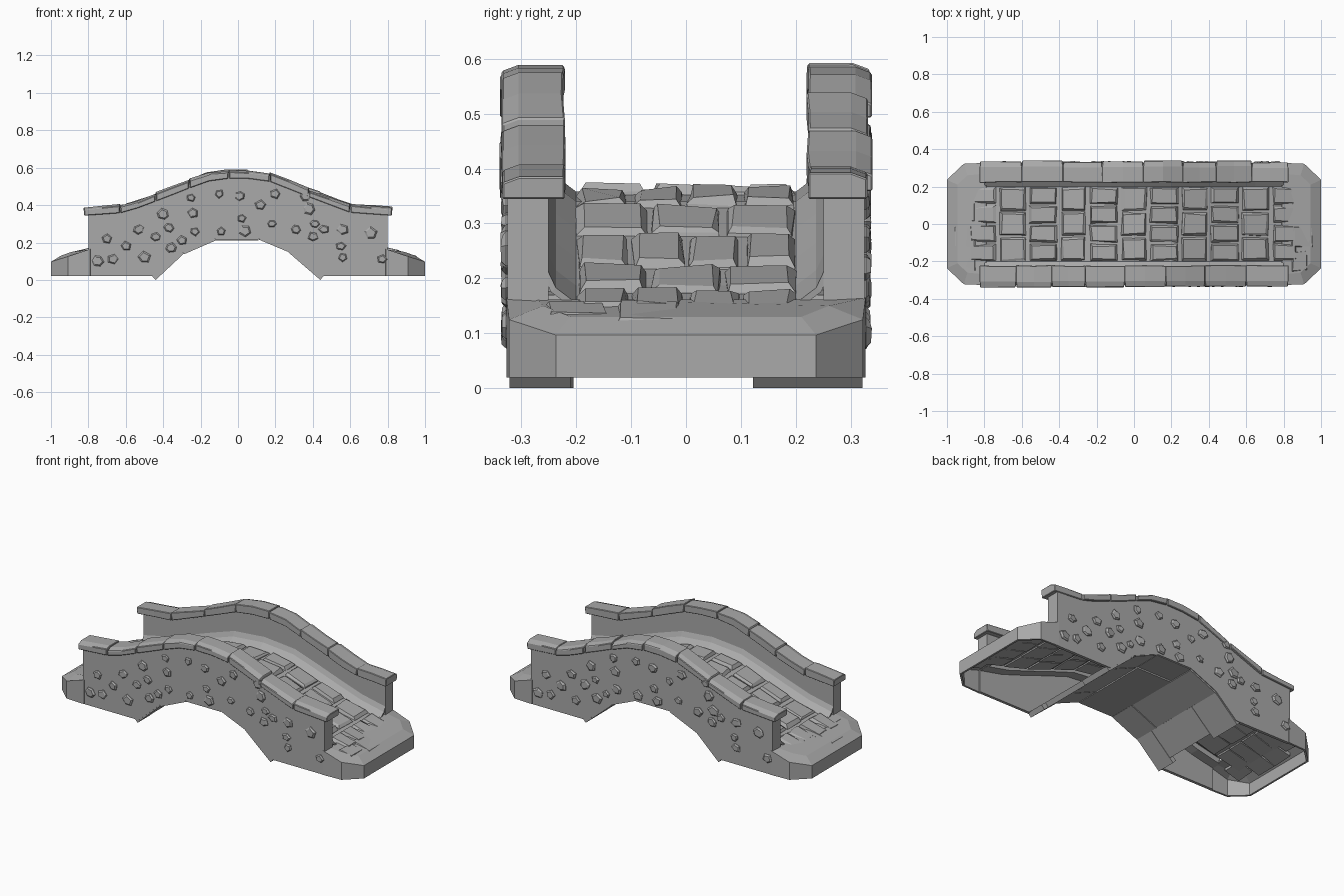
import bpy, bmesh, random
from math import cos, sin, pi
from mathutils import Vector

random.seed(7)
if "Cube" in bpy.data.objects:
    bpy.data.objects.remove(bpy.data.objects["Cube"])

stone = bpy.data.materials.new("grey stone")
stone.use_nodes = True
GREY = (0.4, 0.4, 0.4, 1)
stone.diffuse_color = GREY
stone.node_tree.nodes["Principled BSDF"].inputs["Base Color"].default_value = GREY

DECK = [(0, .358), (.2, .34), (.35, .29), (.5, .237), (.65, .187), (.8, .155), (1, .095)]
COPING = [(0, .553), (.17, .53), (.38, .447), (.6, .364), (.82, .348)]
ARCH = [(-.43, .02), (-.29, .148), (-.12, .222), (.11, .222), (.27, .155), (.43, .02)]
STATIONS = [-.8, -.65, -.5, -.35, -.2, 0, .2, .35, .5, .65, .8]


def height(curve, x):
    """Height of a symmetric curve at x."""
    x = abs(x)
    for (a, za), (b, zb) in zip(curve, curve[1:]):
        if x <= b:
            return za + (zb - za) * (x - a) / (b - a)
    return curve[-1][1]


def jit(amount):
    return random.uniform(-amount, amount)


def finish(name, bm, bevel=0, solid=0):
    bmesh.ops.recalc_face_normals(bm, faces=bm.faces)
    mesh = bpy.data.meshes.new(name)
    bm.to_mesh(mesh)
    bm.free()
    mesh.materials.append(stone)
    ob = bpy.data.objects.new(name, mesh)
    bpy.context.collection.objects.link(ob)
    if solid:
        mod = ob.modifiers.new("thickness", "SOLIDIFY")
        mod.thickness, mod.offset = solid, -1
    if bevel:
        mod = ob.modifiers.new("worn edges", "BEVEL")
        mod.width, mod.segments = bevel, 1
    return ob


def loft(bm, rings, closed=True, caps=True):
    """Skin equal-length rings of points."""
    vs = [[bm.verts.new(p) for p in r] for r in rings]
    n = len(vs[0])
    for a, b in zip(vs, vs[1:]):
        for i in range(n if closed else n - 1):
            j = (i + 1) % n
            bm.faces.new((a[i], a[j], b[j], b[i]))
    if caps:
        bm.faces.new(vs[0])
        bm.faces.new(vs[-1])


def wall(name, outline, y0, y1):
    bm = bmesh.new()
    loft(bm, [[(x, y, z) for x, z in outline] for y in (y0, y1)])
    return finish(name, bm)


# Side walls: thin outer skin with the arch cut out, thicker parapet above the deck
top_line = [(x, height(COPING, x) + .004) for x in reversed(STATIONS)]
skin = [(-.8, .02)] + ARCH + [(.8, .02)] + top_line
parapet = [(x, height(DECK, x) - .008) for x in STATIONS] + top_line
for side, label in ((-1, "front"), (1, "back")):
    wall(label + "_wall_skin", skin, side * .308, side * .325)
    wall(label + "_parapet", parapet, side * .25, side * .324)

# Deck with sloping kerbs along both parapets
bm = bmesh.new()
half = [(.31, .06), (.252, .06), (.237, .028), (.2, 0)]
section = [(-y, h) for y, h in half] + [(y, h) for y, h in reversed(half)]
loft(bm, [[(x, y, height(DECK, x) + h) for y, h in section] for x in STATIONS],
     closed=False, caps=False)
finish("deck", bm, solid=.012)

# Hollow end landings with clipped corners and a sloping rim
for side, label in ((-1, "right"), (1, "left")):
    rings = []
    for pts in ([(.79, .327, .02), (.91, .322, .02), (1, .237, .02)],
                [(.79, .327, .165), (.91, .322, .125), (1, .237, .097)],
                [(.79, .27, .162), (.89, .26, .15), (.945, .21, .13)]):
        ring = pts + [(x, -y, z) for x, y, z in reversed(pts)]
        rings.append([(side * x, y, z) for x, y, z in ring])
    bm = bmesh.new()
    loft(bm, rings, closed=False, caps=False)
    bm.verts.ensure_lookup_table()
    bm.faces.new(bm.verts[-6:])
    finish(label + "_landing", bm, solid=.012)


# Coping stones, the back run being the front run turned half way round
def coping(name, turn):
    seams = [-.825, -.63, -.44, -.26, -.05, .17, .38, .6, .825]
    bm = bmesh.new()
    for a, b in zip(seams, seams[1:]):
        tilt, out, thick = jit(.006), jit(.005), random.uniform(.036, .046)
        rings = []
        for x, k in ((a + .003, 1), ((a + b) / 2, 0), (b - .003, -1)):
            z = height(COPING, x)
            lift = thick + k * tilt + jit(.003)
            y0, y1 = -.335 + out, -.222 + jit(.003)
            ring = [(x, y0, z - .004), (x, y1, z - .004), (x - k * .004, y1, z + lift),
                    (x - k * .004, y0 + .03, z + lift), (x, y0, z + lift - .011)]
            rings.append([(turn * p, turn * q, r) for p, q, r in ring])
        loft(bm, rings)
    finish(name, bm, bevel=.003)


coping("front_coping", 1)
coping("back_coping", -1)

# Small irregular stones set in the outer wall faces
SPOTS = """-70 22 -75 10 -67 11 -60 18 -53 27 -50 12 -44 23 -40 35 -36 17 -37 28
-25 44 -23 26 -24 36 -10 46 -9 26 1 45 2 33 4 26 12 40 18 30 20 46 31 27 36 45
38 38 41 30 40 23 46 27 56 27 55 18 56 12 71 25 77 11 -30 21""".split()


def studs(name, turn):
    bm = bmesh.new()
    for sx, sz in zip(SPOTS[::2], SPOTS[1::2]):
        n, start, r = random.choice((5, 5, 6)), random.random() * pi, random.uniform(.026, .038)
        shape = [(cos(start + 2 * pi * i / n) * r * random.uniform(.8, 1.1),
                  sin(start + 2 * pi * i / n) * r * random.uniform(.7, 1)) for i in range(n)]
        x, z = int(sx) / 100, int(sz) / 100
        tilt = jit(.1)
        loft(bm, [[(turn * (x + u * s), turn * (-y + tilt * u * (s < 1)), z + v * s)
                   for u, v in shape] for y, s in ((.32, 1), (.328, 1), (.335, .72))])
    finish(name, bm)


studs("front_wall_studs", 1)
studs("back_wall_studs", -1)


# Paving: rows of chipped blocks that follow the slope of the deck
def paver(bm, x0, x1, y0, y1):
    lift = random.uniform(.012, .02)
    rings = []
    for inset, rise in ((0, -.02), (.002, .004), (.012, lift)):
        ring = []
        for x, y in ((x0 + inset, y0 + inset), (x1 - inset, y0 + inset),
                     (x1 - inset, y1 - inset), (x0 + inset, y1 - inset)):
            x, y = x + jit(.005), y + jit(.005)
            ring.append((x, y, height(DECK, x) + rise + (jit(.004) if rise > 0 else 0)))
        rings.append(ring)
    loft(bm, rings)


bm = bmesh.new()
for row in range(-5, 6):
    centre = row * .162
    deep = random.uniform(.064, .076)
    across = 4 if row % 2 else 3
    pitch = .405 / across
    for i in range(across):
        y = -.2025 + i * pitch
        paver(bm, centre - deep, centre + deep, y + .004, y + pitch - .004)
for side in (-1, 1):
    for i in range(4):
        y = -.265 + i * .1325
        outer = .93 if i in (0, 3) else .965
        a, b = sorted((side * .84, side * outer))
        paver(bm, a, b, y + .005, y + .1275)
finish("paving", bm)

# Arch lining: slabs under the span, with the outer columns resting on the ground
bm = bmesh.new()
lining = [(x, z - .008) for x, z in ARCH]
lining[0], lining[-1] = (-.44, 0), (.44, 0)
for k, ((xa, za), (xb, zb)) in enumerate(zip(lining, lining[1:])):
    shift = jit(.03)
    cols = [-.322, -.18 + shift, .15 + shift, .322]
    for c, (ya, yb) in enumerate(zip(cols, cols[1:])):
        p, q = Vector((xa, 0, za)), Vector((xb, 0, zb))
        if c == 1 and k == 0:
            p = p.lerp(q, .15)
        if c == 1 and k == 4:
            q = q.lerp(p, .15)
        along = (q - p).normalized()
        up = Vector((-along.z, 0, along.x))
        drop = up * (0 if k in (0, 4) else jit(.005))
        rings = []
        for y in (ya + .001, yb - .001):
            base = Vector((0, y, 0)) + drop
            ring = [p + base, q + base, q + base + up * .03, p + base + up * .03]
            rings.append([(v.x, v.y, max(v.z, 0)) for v in ring])
        loft(bm, rings)
finish("arch_lining", bm)
